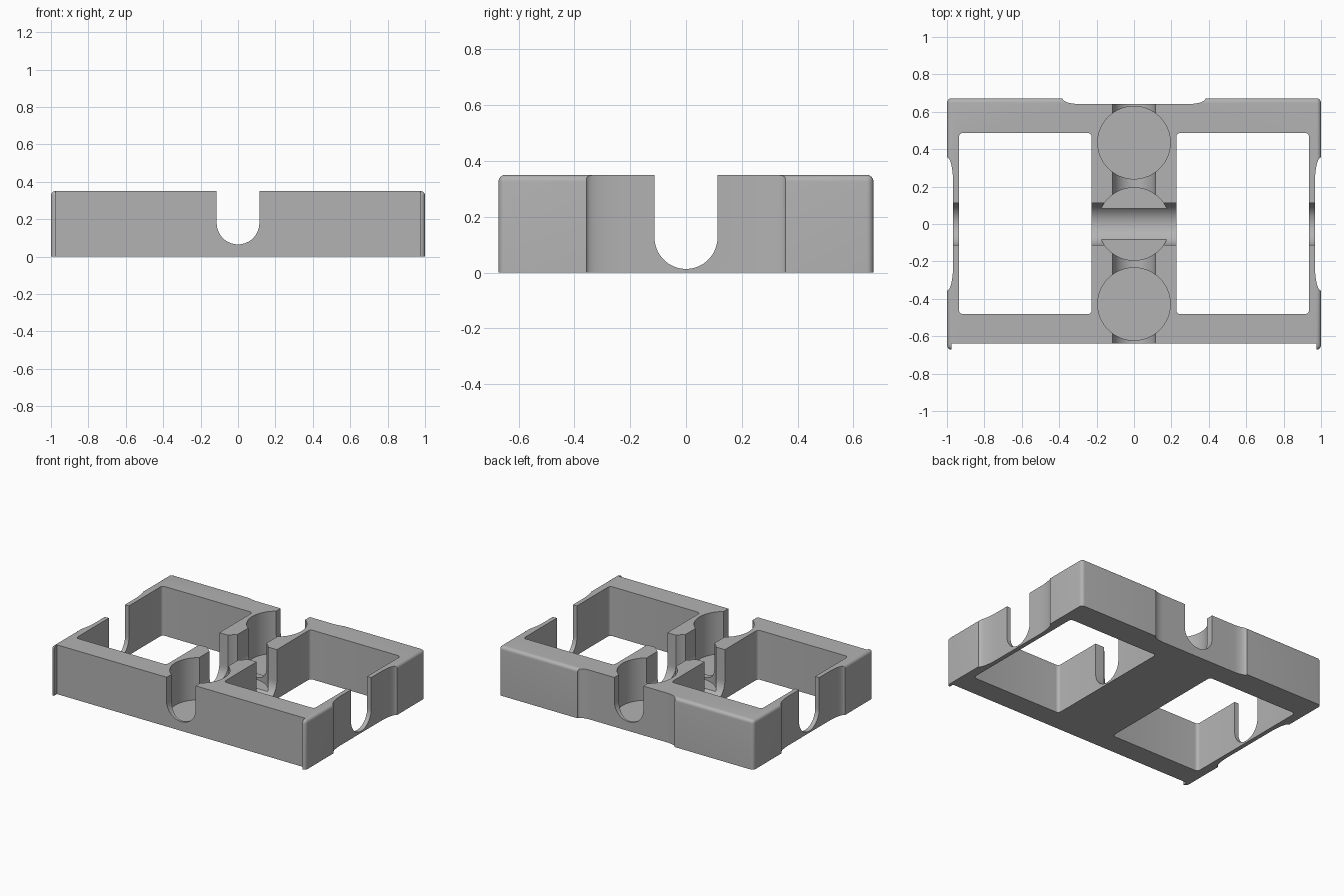
import bpy, bmesh
from math import sin, cos, pi

if "Cube" in bpy.data.objects:
    bpy.data.objects.remove(bpy.data.objects["Cube"], do_unlink=True)

HEIGHT, HALF_Y = 0.35, 0.672
grey = bpy.data.materials.new("plain grey")
grey.use_nodes = True
colour = (0.45, 0.45, 0.45, 1)
grey.diffuse_color = colour
grey.node_tree.nodes["Principled BSDF"].inputs["Base Color"].default_value = colour


def arc(cx, cy, rx, ry, start, end, steps=16):
    """Points on an ellipse, angles in units of pi."""
    angles = [pi * (start + (end - start) * i / steps) for i in range(steps + 1)]
    return [(cx + rx * cos(a), cy + ry * sin(a)) for a in angles]


def prism(name, profile, axis, low, high):
    """Extrude a flat profile along one axis."""
    place = {"x": lambda u, v: (low, u, v),
             "y": lambda u, v: (u, low, v),
             "z": lambda u, v: (u, v, low)}[axis]
    bm = bmesh.new()
    face = bm.faces.new([bm.verts.new(place(u, v)) for u, v in profile])
    moved = bmesh.ops.extrude_face_region(bm, geom=[face])["geom"]
    step = [high - low if a == axis else 0 for a in "xyz"]
    bmesh.ops.translate(bm, vec=step, verts=[g for g in moved if isinstance(g, bmesh.types.BMVert)])
    bmesh.ops.recalc_face_normals(bm, faces=bm.faces)
    mesh = bpy.data.meshes.new(name)
    bm.to_mesh(mesh)
    bm.free()
    obj = bpy.data.objects.new(name, mesh)
    bpy.context.collection.objects.link(obj)
    mesh.materials.append(grey)
    return obj


def rectangle(x0, x1, y0, y1):
    return [(x0, y0), (x1, y0), (x1, y1), (x0, y1)]


def rounded(x0, x1, y0, y1, r):
    return (arc(x1 - r, y1 - r, r, r, 0, 0.5, 6) + arc(x0 + r, y1 - r, r, r, 0.5, 1, 6)
            + arc(x0 + r, y0 + r, r, r, 1, 1.5, 6) + arc(x1 - r, y0 + r, r, r, 1.5, 2, 6))


def u_slot(radius, bottom):
    return [(radius, 0.5)] + arc(0, bottom + radius, radius, radius, 0, -1, 32) + [(-radius, 0.5)]


def scoop(half, run, depth):
    """Shallow recess with curved ends, cut down from v = 0."""
    return ([(half, 0.1)] + arc(half - run, 0, run, depth, 0, -0.5, 12)
            + arc(run - half, 0, run, depth, -0.5, -1, 12) + [(-half, 0.1)])


# Block with rounded upright and top edges
body = prism("tray_body", rectangle(-1, 1, -HALF_Y, HALF_Y), "z", 0, HEIGHT)
bm = bmesh.new()
bm.from_mesh(body.data)
edges = [e for e in bm.edges if max(v.co.z for v in e.verts) > 0.1]
bmesh.ops.bevel(bm, geom=edges, offset=0.024, segments=6, profile=0.5, affect="EDGES")
bm.to_mesh(body.data)
bm.free()

cutters = []
# Window openings and side finger recesses
for side, word in ((1, "left"), (-1, "right")):
    x0, x1 = sorted((side * 0.226, side * 0.936))
    cutters.append(prism(word + "_window_cutter", rounded(x0, x1, -0.482, 0.487, 0.022), "z", -0.1, 0.5))
    profile = [(side * (1 + v), u) for u, v in scoop(0.357, 0.14, 0.033)]
    cutters.append(prism(word + "_recess_cutter", profile, "z", -0.1, 0.5))

# Back recess, and flat front that leaves thin corner lips
profile = [(u, HALF_Y + v) for u, v in scoop(0.382, 0.085, 0.03)]
cutters.append(prism("back_recess_cutter", profile, "z", -0.1, 0.5))
cutters.append(prism("front_recess_cutter", rectangle(-0.976, 0.976, -0.8, -0.638), "z", -0.1, 0.5))

# Round pockets in the middle bar
for y, word in ((-0.428, "front"), (0.0, "middle"), (0.435, "back")):
    cutters.append(prism(word + "_pocket_cutter", arc(0, y, 0.194, 0.194, 0, 2, 64)[:-1], "z", 0.05, 0.5))

# Round-bottomed channels in both directions
cutters.append(prism("long_channel_cutter", u_slot(0.114, 0.065), "y", -0.9, 0.9))
cutters.append(prism("cross_channel_cutter", u_slot(0.113, 0.013), "x", -1.2, 1.2))

bpy.ops.object.select_all(action="DESELECT")
bpy.context.view_layer.objects.active = body
body.select_set(True)
for cutter in cutters:
    cutter.hide_render = True
    mod = body.modifiers.new(cutter.name, "BOOLEAN")
    mod.operation = "DIFFERENCE"
    mod.solver = "EXACT"
    mod.object = cutter
    bpy.ops.object.modifier_apply(modifier=mod.name)
    bpy.data.objects.remove(cutter, do_unlink=True)

bpy.ops.object.shade_smooth_by_angle(angle=0.5)
